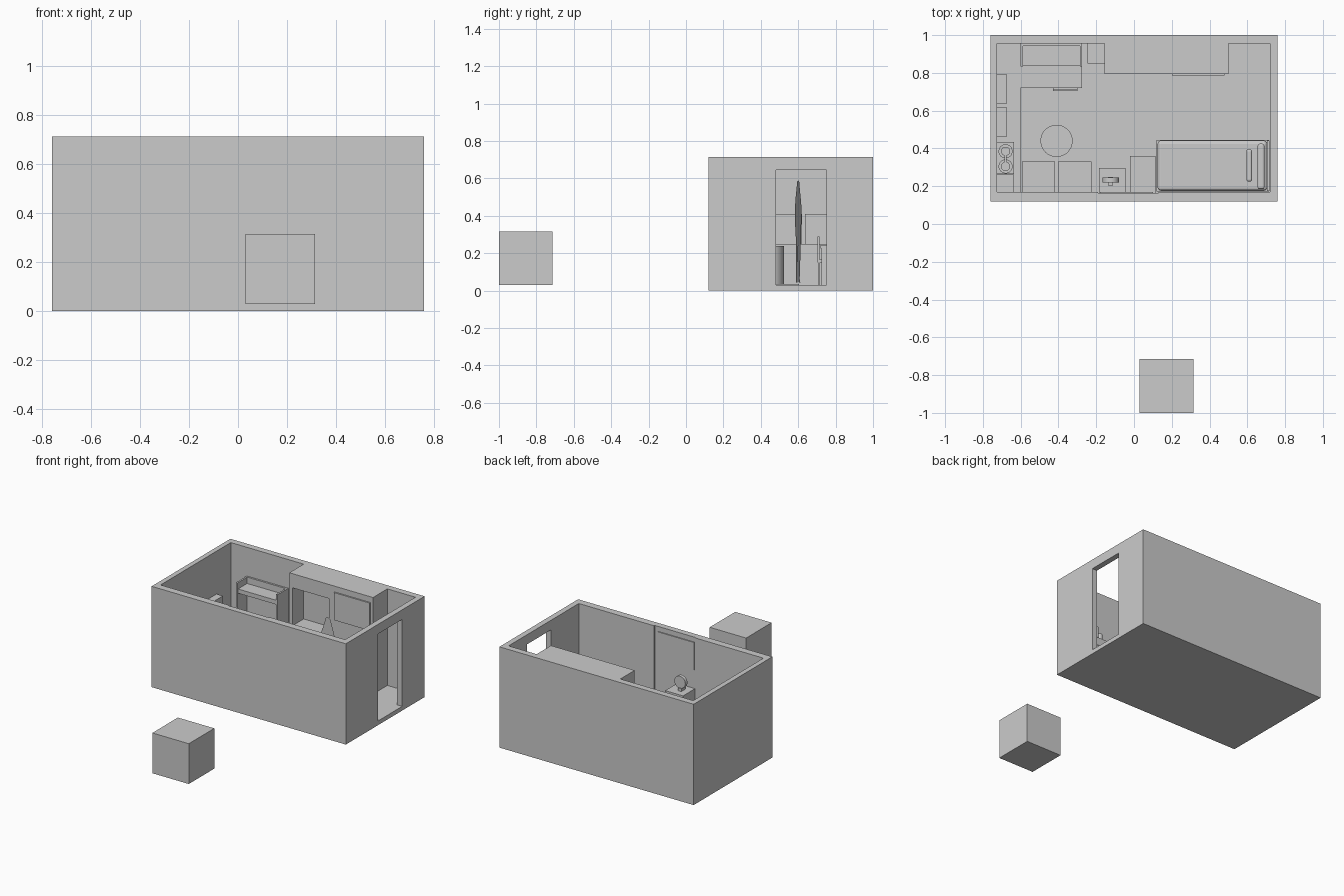
import bpy, bmesh
from mathutils import Vector

if "Cube" in bpy.data.objects:
    bpy.data.objects.remove(bpy.data.objects["Cube"])


def box(name, x0, x1, y0, y1, z0, z1, bevel=0):
    bm = bmesh.new()
    bmesh.ops.create_cube(bm, size=1)
    for v in bm.verts:
        v.co = Vector((x0 + (v.co.x + .5) * (x1 - x0),
                       y0 + (v.co.y + .5) * (y1 - y0),
                       z0 + (v.co.z + .5) * (z1 - z0)))
    me = bpy.data.meshes.new(name)
    bm.to_mesh(me)
    bm.free()
    ob = bpy.data.objects.new(name, me)
    bpy.context.collection.objects.link(ob)
    if bevel:
        m = ob.modifiers.new("soft_edges", 'BEVEL')
        m.width, m.segments = bevel, 3
    return ob


def cyl(name, r, depth, loc, rot=(0, 0, 0), n=40):
    bpy.ops.mesh.primitive_cylinder_add(vertices=n, radius=r, depth=depth,
                                        location=loc, rotation=rot)
    ob = bpy.context.object
    ob.name = name
    bpy.ops.object.shade_smooth_by_angle()
    return ob


# room shell: solid block with interior, doorway and niche cut out
FL = .03
room = box("room_shell", -.76, .76, .12, 1, 0, .713)
cuts = [(-.725, .72, .17, .795, FL, 1),        # main space
        (-.725, -.155, .5, .955, FL, 1),       # back left alcove
        (.5, .72, .5, .955, FL, 1),            # back right alcove
        (.65, .9, .48, .75, FL, .645),         # doorway
        (-.13, .155, .7, .92, .345, .613),     # wall niche
        (-.19, .13, .163, .3, FL, 1)]          # front wall recess
cutters = []
for i, c in enumerate(cuts):
    k = box(f"cutter_{i}", *c)
    k.hide_render = True
    m = room.modifiers.new(f"cut_{i}", 'BOOLEAN')
    m.operation, m.solver, m.object = 'DIFFERENCE', 'EXACT', k
    cutters.append(k)
deps = bpy.context.evaluated_depsgraph_get()
mesh = bpy.data.meshes.new_from_object(room.evaluated_get(deps))
room.modifiers.clear()
room.data = mesh
for k in cutters:
    bpy.data.objects.remove(k)

# separate cube in front of the room
box("outdoor_cube", .03, .315, -1, -.715, .03, .315)

# wall panels and rug
box("back_wall_picture", .2, .48, .785, .795, .477, .672)
box("front_wall_picture", -.18, .10, .163, .17, .48, .678)
box("rug", -.6, .015, .17, .605, FL, .034)

# counter on the left wall
box("counter", -.725, -.6, .17, .955, FL, .25)
for i, y in enumerate((.46, .635)):
    box(f"counter_cabinet_{i}", -.725, -.675, y, y + .16, .25, .41)
box("cooktop", -.725, -.635, .265, .435, .25, .262)
for i, y in enumerate((.385, .305)):
    cyl(f"burner_{i}", .037, .008, (-.68, y, .266))
    cyl(f"pan_{i}", .024, .02, (-.68, y, .28))
box("pan_handle", -.686, -.674, .30, .38, .288, .296)
box("counter_rack", -.725, -.635, .17, .262, .25, .27)

# desk with hutch
box("desk_top", -.6, -.275, .72, .955, .225, .245)
for side, x in (("left", -.6), ("right", -.287)):
    box(f"desk_side_{side}", x, x + .012, .725, .955, FL, .225)
    box(f"hutch_side_{side}", x, x + .012, .835, .955, .245, .51)
box("hutch_back", -.588, -.287, .942, .955, .245, .51)
box("hutch_shelf", -.588, -.287, .84, .942, .435, .465)

# desk chair, tucked under the desk
box("chair_back", -.43, -.3, .703, .715, .16, .29)
box("chair_seat", -.43, -.3, .703, .83, .15, .165)
for i, (x, y) in enumerate([(-.43, .705), (-.312, .705), (-.43, .818), (-.312, .818)]):
    box(f"chair_leg_{i}", x, x + .012, y, y + .012, FL, .15)

# bin beside the closet, round table, two seats by the front wall
box("storage_bin", -.245, -.155, .85, .955, FL, .25)
cyl("round_table", .085, .205, (-.41, .44, .1365), n=48)
box("front_cabinet_left", -.592, -.418, .17, .33, FL, .3)
box("front_cabinet_right", -.402, -.226, .17, .33, FL, .3)

# small stand with an upright disc on top
box("disc_stand", -.185, -.045, .163, .297, FL, .35)
box("disc_foot", -.138, -.112, .205, .25, .35, .37)
cyl("upright_disc", .043, .024, (-.123, .233, .41), (1.5708, 0, 0))

# nightstand and bed
box("nightstand", -.02, .115, .163, .36, FL, .24)
box("bed_frame", .12, .715, .172, .445, FL, .11)
box("mattress", .125, .705, .176, .442, .11, .18, .018)
box("headboard", .705, .718, .176, .442, FL, .28)
box("pillow_back", .655, .69, .185, .425, .18, .27, .01)
box("pillow_front", .595, .625, .225, .395, .18, .25, .01)

# flat standing figure cutout, half outline (width, height) mirrored
half = [(0, .59), (.022, .582), (.03, .56), (.025, .535), (.013, .52), (.015, .508),
        (.06, .49), (.07, .45), (.068, .36), (.062, .29), (.05, .29), (.048, .22),
        (.036, .12), (.032, .06), (.05, .042), (.012, .042), (.014, .12), (0, .25)]
pts = half + [(-w, z) for w, z in half[-2:0:-1]]
bm = bmesh.new()
bm.faces.new([bm.verts.new((.285 + w * .95, .6 - w * .24, z)) for w, z in pts])
bmesh.ops.triangulate(bm, faces=bm.faces[:])
me = bpy.data.meshes.new("standing_figure")
bm.to_mesh(me)
bm.free()
bpy.context.collection.objects.link(bpy.data.objects.new("standing_figure", me))
